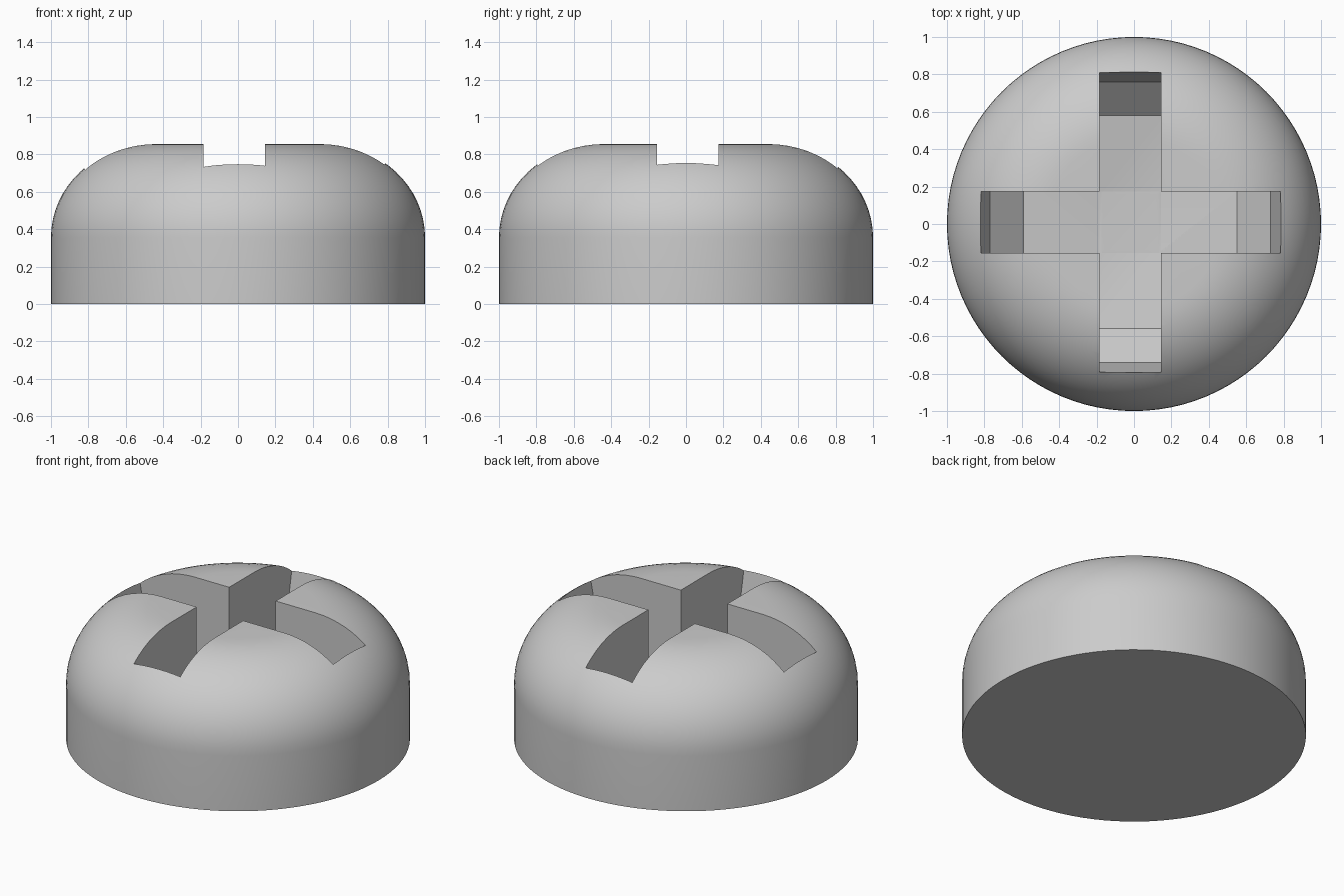
import bpy
import bmesh
import math
from mathutils import Matrix

cube = bpy.data.objects.get("Cube")
if cube:
    bpy.data.objects.remove(cube, do_unlink=True)

grey = bpy.data.materials.new("plain grey")
grey.use_nodes = True
colour = (0.6, 0.6, 0.6, 1)
grey.diffuse_color = colour
grey.node_tree.nodes["Principled BSDF"].inputs["Base Color"].default_value = colour

SEGMENTS = 96
ARC_STEPS = 16


def make_object(name, bm):
    bmesh.ops.recalc_face_normals(bm, faces=bm.faces)
    mesh = bpy.data.meshes.new(name)
    bm.to_mesh(mesh)
    bm.free()
    obj = bpy.data.objects.new(name, mesh)
    bpy.context.collection.objects.link(obj)
    mesh.materials.append(grey)
    return obj


def domed_head():
    """Straight rim, rounded shoulder and flat crown, spun round z."""
    profile = [(0, 0), (1, 0)]
    for i in range(ARC_STEPS + 1):
        a = math.pi / 2 * i / ARC_STEPS
        profile.append((0.46 + 0.54 * math.cos(a), 0.355 + 0.5 * math.sin(a)))
    profile.append((0, 0.855))
    bm = bmesh.new()
    verts = [bm.verts.new((r, 0, z)) for r, z in profile]
    edges = [bm.edges.new(pair) for pair in zip(verts, verts[1:])]
    bmesh.ops.spin(bm, geom=verts + edges, cent=(0, 0, 0), axis=(0, 0, 1),
                   angle=2 * math.pi, steps=SEGMENTS)
    bmesh.ops.remove_doubles(bm, verts=bm.verts, dist=1e-4)
    return make_object("domed_head", bm)


def slot_cutter(name, turn):
    """Long bar with a dished floor and steep stepped ends."""
    half = [(0.15, 0.23), (0.57, 0.29), (0.75, 0.46), (0.805, 0.75), (0.805, 1.0)]
    outline = half + [(-x, z) for x, z in reversed(half)]
    bm = bmesh.new()
    face = bm.faces.new([bm.verts.new((x, -0.165, z)) for x, z in outline])
    side = bmesh.ops.extrude_face_region(bm, geom=[face])["geom"]
    moved = [v for v in side if isinstance(v, bmesh.types.BMVert)]
    bmesh.ops.translate(bm, verts=moved, vec=(0, 0.33, 0))
    # The cross sits slightly off the centre of the head
    place = Matrix.Translation((-0.02, 0.01, 0)) @ Matrix.Rotation(turn, 4, "Z")
    bmesh.ops.transform(bm, matrix=place, verts=bm.verts)
    cutter = make_object(name, bm)
    cutter.hide_render = True
    return cutter


head = domed_head()
bpy.context.view_layer.objects.active = head

# Cut the two crossing slots
for name, turn in (("cross_slot", 0), ("long_slot", math.pi / 2)):
    cutter = slot_cutter(name, turn)
    cut = head.modifiers.new(name, "BOOLEAN")
    cut.operation = "DIFFERENCE"
    cut.solver = "EXACT"
    cut.object = cutter
    bpy.ops.object.modifier_apply(modifier=cut.name)
    bpy.data.objects.remove(cutter, do_unlink=True)

# Smooth dome with crisp slot edges
bpy.ops.object.select_all(action="DESELECT")
head.select_set(True)
bpy.ops.object.shade_smooth_by_angle(angle=math.radians(25))
